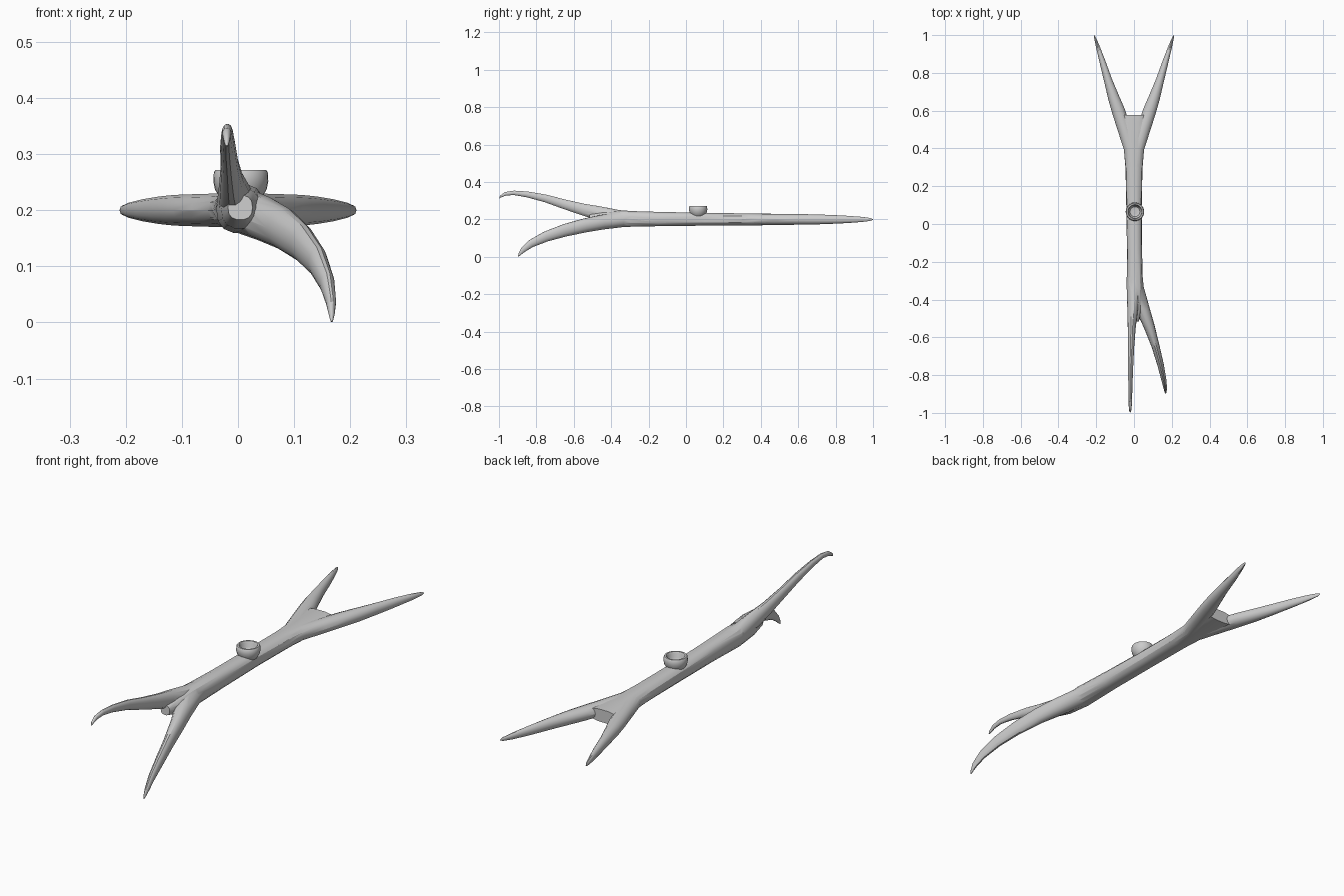
import bpy, bmesh, math
from mathutils import Vector

SIDES = 14


def activate(ob):
    bpy.ops.object.select_all(action='DESELECT')
    ob.select_set(True)
    bpy.context.view_layer.objects.active = ob


def make_object(name, bm):
    bmesh.ops.recalc_face_normals(bm, faces=bm.faces)
    me = bpy.data.meshes.new(name)
    bm.to_mesh(me)
    bm.free()
    ob = bpy.data.objects.new(name, me)
    bpy.context.collection.objects.link(ob)
    return ob


def limb(name, stations, mirror=1, square=1.0):
    """Loft oval sections (x, y, z, half width, half height) along a path."""
    bm = bmesh.new()
    pts = [Vector((s[0] * mirror, s[1], s[2])) for s in stations]
    rings = []
    for i, s in enumerate(stations):
        t = (pts[min(i + 1, len(pts) - 1)] - pts[max(i - 1, 0)]).normalized()
        side = t.cross(Vector((0, 0, 1))).normalized()
        up = side.cross(t)
        ring = []
        for k in range(SIDES):
            a = math.tau * k / SIDES
            c, n = math.cos(a), math.sin(a)
            c = math.copysign(abs(c) ** square, c)
            n = math.copysign(abs(n) ** square, n)
            ring.append(bm.verts.new(pts[i] + side * c * s[3] + up * n * s[4]))
        rings.append(ring)
    for a, b in zip(rings, rings[1:]):
        for k in range(SIDES):
            j = (k + 1) % SIDES
            bm.faces.new((a[k], a[j], b[j], b[k]))
    bm.faces.new(rings[0])
    bm.faces.new(rings[-1])
    return make_object(name, bm)


# main shaft, widening into the web of the rear fork
shaft = limb("branch", [
    (0.004, -0.515, 0.205, 0.022, 0.022), (0.005, -0.45, 0.203, 0.035, 0.036),
    (0.004, -0.34, 0.203, 0.043, 0.044), (0.003, -0.15, 0.202, 0.040, 0.039),
    (0, 0.1, 0.201, 0.041, 0.035), (0, 0.3, 0.2, 0.045, 0.033),
    (0, 0.4, 0.2, 0.052, 0.032), (0, 0.5, 0.2, 0.07, 0.03),
    (0, 0.578, 0.2, 0.075, 0.028)], square=0.8)

# rear prongs, mirrored left and right
rear = [(0.006, 0.25, 0.2, 0.035, 0.032), (0.018, 0.4, 0.2, 0.036, 0.031),
        (0.05, 0.5, 0.2, 0.036, 0.030), (0.083, 0.6, 0.2, 0.035, 0.029),
        (0.108, 0.67, 0.2, 0.030, 0.028), (0.137, 0.76, 0.2, 0.022, 0.025),
        (0.167, 0.86, 0.2, 0.016, 0.020), (0.192, 0.94, 0.2, 0.010, 0.014),
        (0.206, 0.985, 0.2, 0.005, 0.008), (0.210, 0.999, 0.2, 0.001, 0.002)]
parts = [limb("rear_prong_" + n, rear, m) for n, m in (("right", 1), ("left", -1))]

# front prong that rises and hooks at the tip
parts.append(limb("upper_prong", [
    (0, -0.25, 0.204, 0.037, 0.038), (-0.003, -0.36, 0.212, 0.035, 0.039),
    (-0.008, -0.47, 0.234, 0.027, 0.038), (-0.012, -0.55, 0.253, 0.021, 0.032),
    (-0.015, -0.65, 0.281, 0.016, 0.026), (-0.018, -0.75, 0.312, 0.014, 0.021),
    (-0.019, -0.85, 0.334, 0.011, 0.016), (-0.019, -0.92, 0.342, 0.009, 0.012),
    (-0.020, -0.965, 0.337, 0.008, 0.010), (-0.020, -0.99, 0.323, 0.005, 0.006),
    (-0.020, -0.997, 0.314, 0.002, 0.002)]))

# front prong that drops to the ground
parts.append(limb("lower_prong", [
    (0.003, -0.22, 0.2, 0.037, 0.036), (0.010, -0.34, 0.199, 0.042, 0.041),
    (0.046, -0.45, 0.185, 0.037, 0.040), (0.080, -0.54, 0.168, 0.029, 0.038),
    (0.115, -0.65, 0.141, 0.021, 0.034), (0.142, -0.75, 0.108, 0.017, 0.028),
    (0.159, -0.83, 0.070, 0.013, 0.021), (0.166, -0.872, 0.036, 0.009, 0.014),
    (0.167, -0.89, 0.013, 0.005, 0.007), (0.167, -0.897, 0.002, 0.002, 0.002)]))

# fuse all prongs with the shaft
for p in parts:
    mod = shaft.modifiers.new("fuse", 'BOOLEAN')
    mod.operation = 'UNION'
    mod.solver = 'EXACT'
    mod.object = p
    activate(shaft)
    bpy.ops.object.modifier_apply(modifier=mod.name)
    bpy.data.objects.remove(p)
activate(shaft)
bpy.ops.object.shade_smooth_by_angle(angle=math.radians(30))

# hollow cup on top, a revolved profile (radius, height)
profile = [(0.0, 0.205), (0.022, 0.208), (0.036, 0.220), (0.046, 0.237),
           (0.049, 0.252), (0.048, 0.268), (0.045, 0.272), (0.038, 0.272),
           (0.034, 0.266), (0.033, 0.248), (0.026, 0.238), (0.0, 0.234)]
bm = bmesh.new()
vs = [bm.verts.new((r, 0, z)) for r, z in profile]
es = [bm.edges.new(e) for e in zip(vs, vs[1:])]
bmesh.ops.spin(bm, geom=vs + es, axis=(0, 0, 1), cent=(0, 0, 0),
               angle=math.tau, steps=28)
bmesh.ops.remove_doubles(bm, verts=bm.verts, dist=0.0002)
cup = make_object("cup", bm)
cup.location = (0.005, 0.065, 0)
activate(cup)
bpy.ops.object.shade_smooth_by_angle(angle=math.radians(40))
